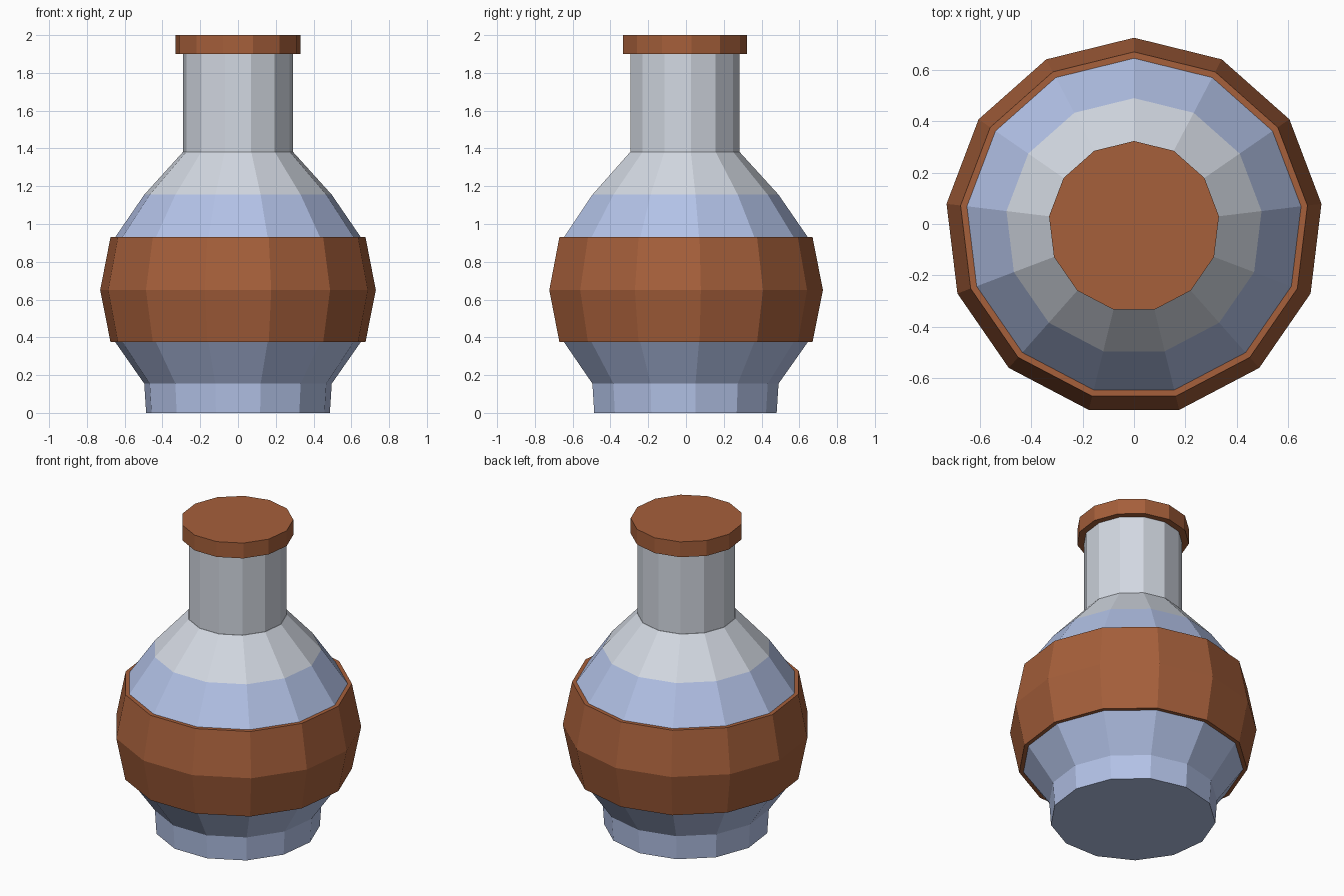
import bpy, bmesh, math

SIDES = 13
CENTRE_Y = -0.01

cube = bpy.data.objects.get("Cube")
if cube:
    bpy.data.objects.remove(cube, do_unlink=True)


def material(name, colour):
    mat = bpy.data.materials.new(name)
    mat.use_nodes = True
    mat.diffuse_color = colour
    mat.node_tree.nodes["Principled BSDF"].inputs["Base Color"].default_value = colour
    return mat


brown = material("brown", (0.38, 0.115, 0.043, 1))
blue = material("pale blue", (0.45, 0.54, 0.80, 1))
glass = material("light grey", (0.65, 0.69, 0.76, 1))


def lathe(name, profile, mats, closed=False, rule=None):
    """Revolve (radius, z) points; cap the ends unless the profile is closed."""
    bm = bmesh.new()
    rings = []
    for r, z in profile:
        ring = []
        for i in range(SIDES):
            a = math.pi / 2 + math.tau * i / SIDES
            ring.append(bm.verts.new((r * math.cos(a), r * math.sin(a), z)))
        rings.append(ring)
    pairs = list(zip(rings, rings[1:]))
    if closed:
        pairs.append((rings[-1], rings[0]))
    else:
        bm.faces.new(rings[0][::-1])
        bm.faces.new(rings[-1])
    for low, high in pairs:
        for i in range(SIDES):
            j = (i + 1) % SIDES
            bm.faces.new((low[i], low[j], high[j], high[i]))
    bmesh.ops.recalc_face_normals(bm, faces=bm.faces)
    if rule:
        for f in bm.faces:
            f.material_index = rule(f.calc_center_median())
    mesh = bpy.data.meshes.new(name)
    bm.to_mesh(mesh)
    bm.free()
    for m in mats:
        mesh.materials.append(m)
    obj = bpy.data.objects.new(name, mesh)
    obj.location.y = CENTRE_Y
    bpy.context.collection.objects.link(obj)
    return obj


# Flask body: foot, bulb and shoulder, with liquid below the fill line
lathe("flask_body",
      [(0.49, 0), (0.50, 0.155), (0.655, 0.375), (0.705, 0.65),
       (0.655, 0.93), (0.50, 1.155), (0.295, 1.38)],
      [blue, glass], rule=lambda c: int(c.z > 1.155))

# Straight neck
lathe("flask_neck", [(0.293, 1.38), (0.293, 1.92)], [glass])

# Band wrapped around the bulb
lathe("belly_band",
      [(0.65, 0.375), (0.68, 0.375), (0.735, 0.65), (0.68, 0.93),
       (0.65, 0.93), (0.70, 0.65)],
      [brown], closed=True)

# Stopper on the neck
lathe("stopper", [(0.333, 1.90), (0.333, 2.0)], [brown])
